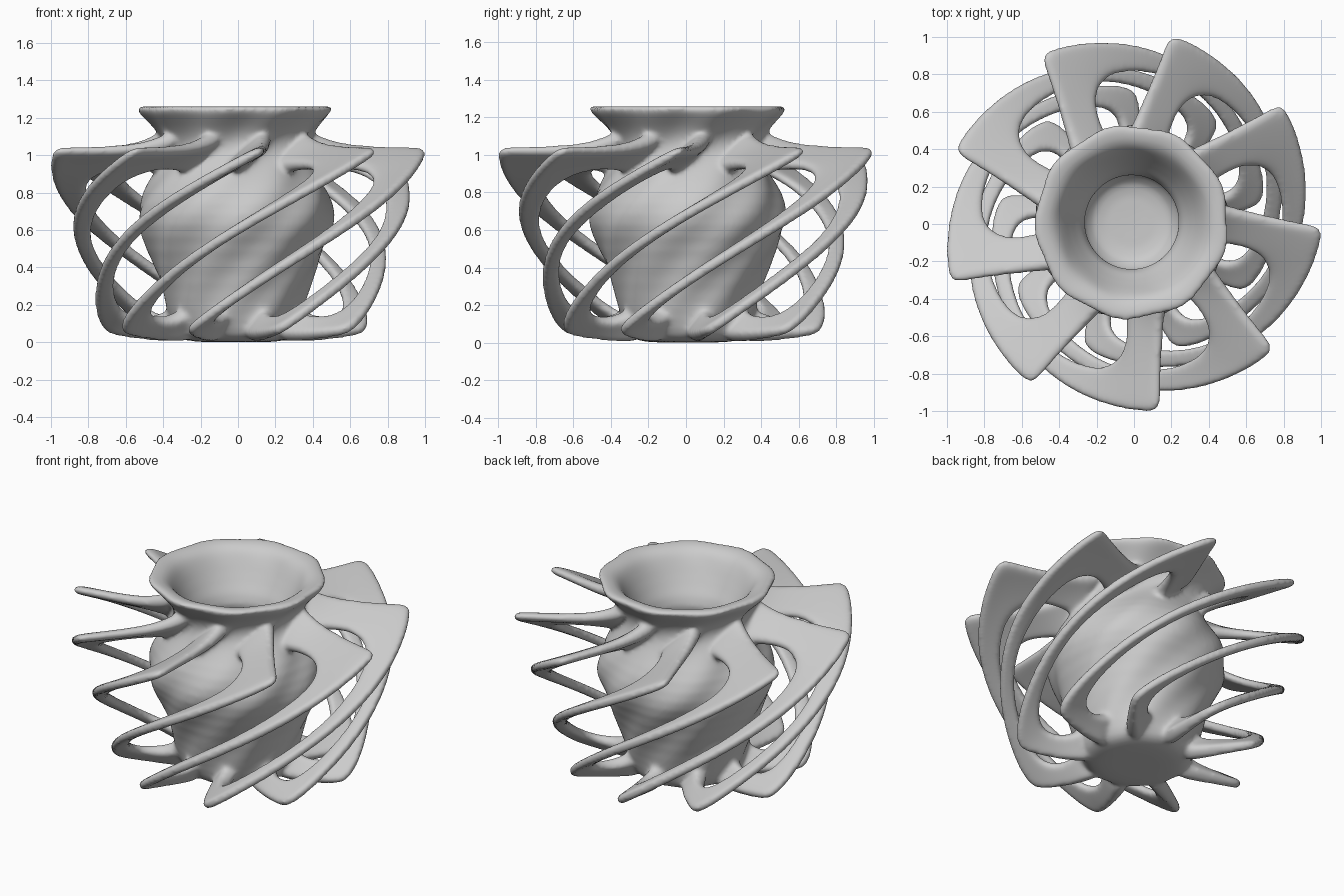
import bpy, bmesh, math
from mathutils import Vector

cube = bpy.data.objects.get("Cube")
if cube:
    bpy.data.objects.remove(cube)

FINS = 9
TWIST = math.radians(113)     # turn per unit of height
TIP_ANGLE = math.radians(-1.5)  # direction of the first fin tip
TIP_Z = 1.03
AXIS = Vector((-0.012, 0.01, 0))  # centre line of the odd-numbered fin ring

clay = bpy.data.materials.new("grey_clay")
clay.diffuse_color = (0.6, 0.6, 0.6, 1)
clay.use_nodes = True
clay.node_tree.nodes["Principled BSDF"].inputs["Base Color"].default_value = (0.6, 0.6, 0.6, 1)


def twisted(r, z, angle):
    a = angle + TIP_ANGLE + TWIST * (z - TIP_Z)
    return AXIS + Vector((r * math.cos(a), r * math.sin(a), z))


def finish(bm, name):
    bmesh.ops.recalc_face_normals(bm, faces=bm.faces)
    mesh = bpy.data.meshes.new(name)
    bm.to_mesh(mesh)
    bm.free()
    mesh.materials.append(clay)
    obj = bpy.data.objects.new(name, mesh)
    bpy.context.collection.objects.link(obj)
    return obj


def subdivide(obj, levels):
    mod = obj.modifiers.new("soften", 'SUBSURF')
    mod.levels = mod.render_levels = levels


# Vessel: (radius, height, ripple) outside, over the lip and down the inside
PROFILE = [(0.25, 0, 0), (0.32, 0.03, .02), (0.355, 0.12, .02), (0.38, 0.23, .02),
           (0.44, 0.4, .02), (0.515, 0.58, .02), (0.535, 0.68, .02), (0.505, 0.8, .02),
           (0.43, 0.91, .02), (0.385, 1.0, .03), (0.39, 1.08, .03), (0.435, 1.15, .02),
           (0.505, 1.215, .02), (0.527, 1.25, .02), (0.51, 1.266, .02), (0.45, 1.258, .01),
           (0.405, 1.235, .01), (0.37, 1.18, 0), (0.31, 1.06, 0), (0.225, 0.95, 0),
           (0.3, 0.83, 0), (0.38, 0.68, 0), (0.34, 0.45, 0), (0.28, 0.22, 0), (0.23, 0.1, 0)]
SEGMENTS = FINS * 6


def make_vessel():
    bm = bmesh.new()
    rings = []
    for r, z, ripple in PROFILE:
        ring = []
        for i in range(SEGMENTS):
            a = 2 * math.pi * i / SEGMENTS
            ring.append(bm.verts.new(twisted(r * (1 + ripple * math.cos(FINS * a)), z, a)))
        rings.append(ring)
    for low, high in zip(rings, rings[1:]):
        for i in range(SEGMENTS):
            j = (i + 1) % SEGMENTS
            bm.faces.new((low[i], low[j], high[j], high[i]))
    # Underside and inner floor
    for ring in (rings[0], rings[-1]):
        middle = bm.verts.new(AXIS + Vector((0, 0, ring[0].co.z)))
        for i in range(SEGMENTS):
            bm.faces.new((ring[i], ring[(i + 1) % SEGMENTS], middle))
    vessel = finish(bm, "vessel")
    subdivide(vessel, 1)
    return vessel


# Fin: outer edge (r, z), hole edge (r, z), relative thickness, lead of outer edge in degrees
FRAME = [((.38, 1.13), (.37, .9), .8, 9), ((.45, 1.09), (.43, .92), .7, 8),
         ((.55, 1.053), (.53, .935), .55, 7), ((.7, 1.037), (.65, .935), .47, 4),
         ((.9, 1.033), (.74, .905), .44, 1), ((1.01, 1.035), (.785, .86), .44, 0),
         ((1.03, 1.01), (.8, .82), .44, 0), ((1.0, .9), (.81, .75), .44, 0),
         ((.96, .76), (.80, .64), .45, 0), ((.905, .6), (.775, .51), .45, 0),
         ((.835, .4), (.71, .35), .45, 0), ((.765, .18), (.65, .22), .45, 0),
         ((.725, .07), (.6, .16), .45, 0), ((.67, .045), (.54, .13), .47, 0),
         ((.5, .025), (.45, .125), .6, 0), ((.38, .014), (.38, .15), .75, 0),
         ((.27, .012), (.31, .21), .85, 0)]
ACROSS = 4


def make_fin(index):
    angle = 2 * math.pi * index / FINS
    bm = bmesh.new()
    rows, weights = [], []
    for outer, inner, thick, lead in FRAME:
        row = []
        for k in range(ACROSS + 1):
            t = k / ACROSS
            r, z = Vector(outer).lerp(Vector(inner), t)
            row.append(bm.verts.new(twisted(r, z, angle + math.radians(lead) * (1 - t))))
            weights.append(thick)
        rows.append(row)
    for a, b in zip(rows, rows[1:]):
        for k in range(ACROSS):
            bm.faces.new((a[k], a[k + 1], b[k + 1], b[k]))
    fin = finish(bm, f"fin_{index + 1}")
    group = fin.vertex_groups.new(name="thickness")
    for i, w in enumerate(weights):
        group.add([i], w, 'REPLACE')
    solid = fin.modifiers.new("thickness", 'SOLIDIFY')
    solid.thickness = 0.12
    solid.offset = 0
    solid.vertex_group = group.name
    subdivide(fin, 2)
    return fin


# Fuse vessel and fins into one skin with soft joints
vase = make_vessel()
parts = [vase] + [make_fin(n) for n in range(FINS)]
bpy.ops.object.select_all(action='DESELECT')
for part in parts:
    part.select_set(True)
bpy.context.view_layer.objects.active = vase
bpy.ops.object.convert(target='MESH')
bpy.ops.object.join()
vase.name = "finned_vase"

skin = vase.modifiers.new("fuse", 'REMESH')
skin.mode = 'VOXEL'
skin.voxel_size = 0.0125
skin.use_smooth_shade = True
blend = vase.modifiers.new("blend", 'SMOOTH')
blend.factor = 0.5
blend.iterations = 14
